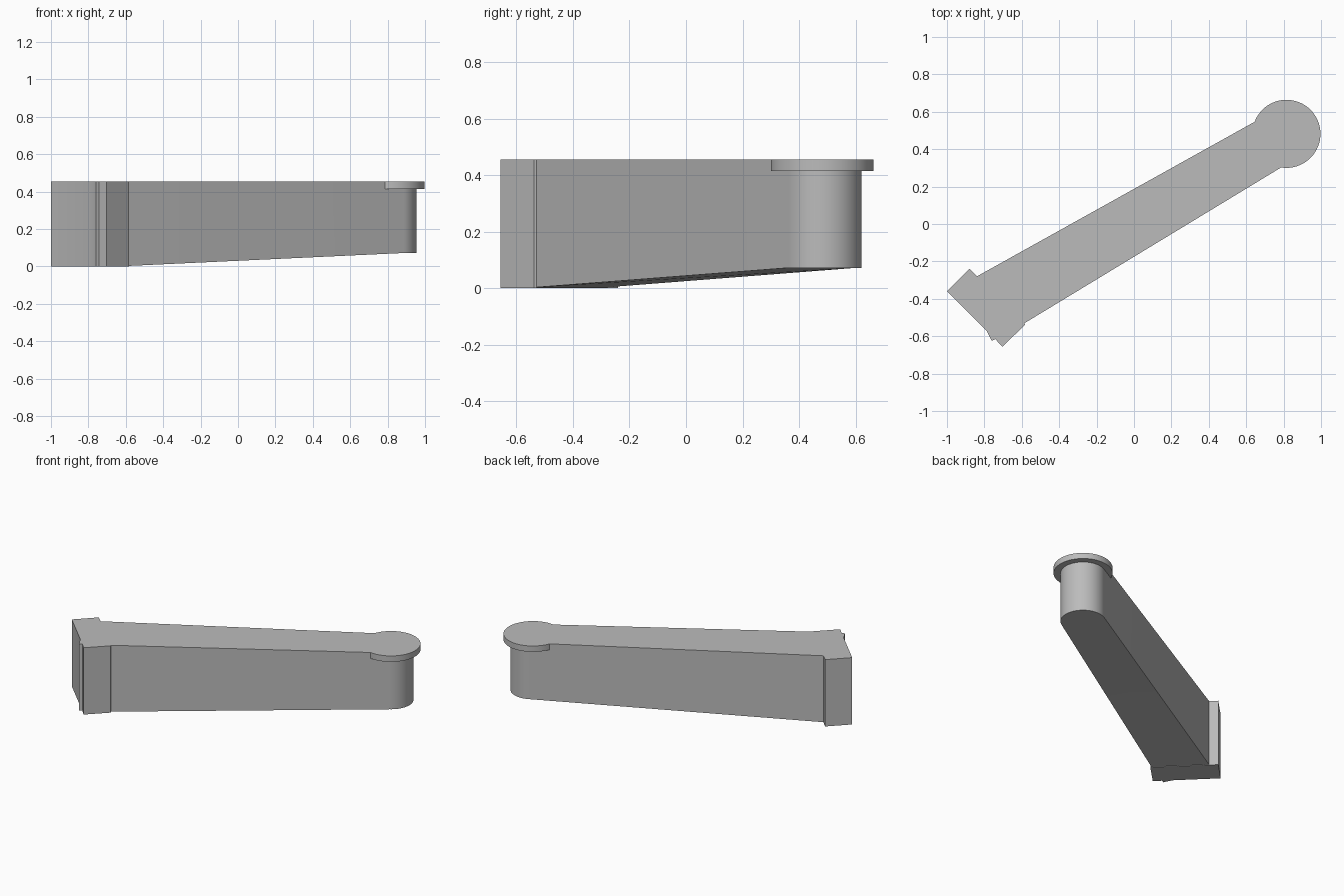
import bpy, bmesh, math
from mathutils import Vector

old = bpy.data.objects.get("Cube")
if old:
    bpy.data.objects.remove(old, do_unlink=True)

TOP = 0.455
PIVOT = Vector((0.815, 0.482))
ARM_RADIUS, CAP_RADIUS = 0.139, 0.182
TIP_BOTTOM, ROOT_BOTTOM = 0.072, 0.003
ROOT_RIGHT, ROOT_LEFT = (-0.84, -0.28), (-0.585, -0.53)

grey = bpy.data.materials.new("plain grey")
grey.use_nodes = True
colour = (0.5, 0.5, 0.5, 1)
grey.diffuse_color = colour
grey.node_tree.nodes["Principled BSDF"].inputs["Base Color"].default_value = colour


def prism(name, outline, bottoms, splits=None):
    """Closed solid from a counter-clockwise outline; bottoms gives each lower height."""
    bm = bmesh.new()
    low = [bm.verts.new((p[0], p[1], z)) for p, z in zip(outline, bottoms)]
    high = [bm.verts.new((p[0], p[1], TOP)) for p in outline]
    n = len(outline)
    for i in range(n):
        j = (i + 1) % n
        bm.faces.new((low[i], low[j], high[j], high[i]))
    bm.faces.new(high)
    for part in splits or [range(n)]:
        bm.faces.new([low[i] for i in reversed(part)])
    bmesh.ops.recalc_face_normals(bm, faces=bm.faces)
    mesh = bpy.data.meshes.new(name)
    bm.to_mesh(mesh)
    bm.free()
    mesh.materials.append(grey)
    obj = bpy.data.objects.new(name, mesh)
    bpy.context.collection.objects.link(obj)
    bpy.ops.object.select_all(action="DESELECT")
    obj.select_set(True)
    bpy.context.view_layer.objects.active = obj
    bpy.ops.object.shade_smooth_by_angle(angle=math.radians(30))
    return obj


def arc(radius, start, end, steps):
    return [PIVOT + radius * Vector((math.cos(a), math.sin(a)))
            for a in (start + (end - start) * i / steps for i in range(steps + 1))]


# Tapered arm with a rounded tip and a rising underside
tip = arc(ARM_RADIUS, math.radians(-58.8), math.radians(119.1), 32)
outline = [ROOT_RIGHT, ROOT_LEFT] + tip
bottoms = [ROOT_BOTTOM] * 2 + [TIP_BOTTOM] * len(tip)
last = len(outline) - 1
prism("arm", outline, bottoms, [[0, 1, 2, last], list(range(2, last + 1))])

# Round flange around the tip
flange = arc(CAP_RADIUS, 0, math.tau, 64)[:-1]
prism("tip_flange", flange, [TOP - 0.04] * len(flange))

# Diagonal mounting plate with a small tooth on its outer face
plate = [(-1, -0.36), (-0.79, -0.568), (-0.76, -0.625), (-0.742, -0.615),
         (-0.703, -0.657), (-0.583, -0.538), ROOT_LEFT, ROOT_RIGHT, (-0.88, -0.24)]
prism("mounting_plate", plate, [0] * len(plate))
